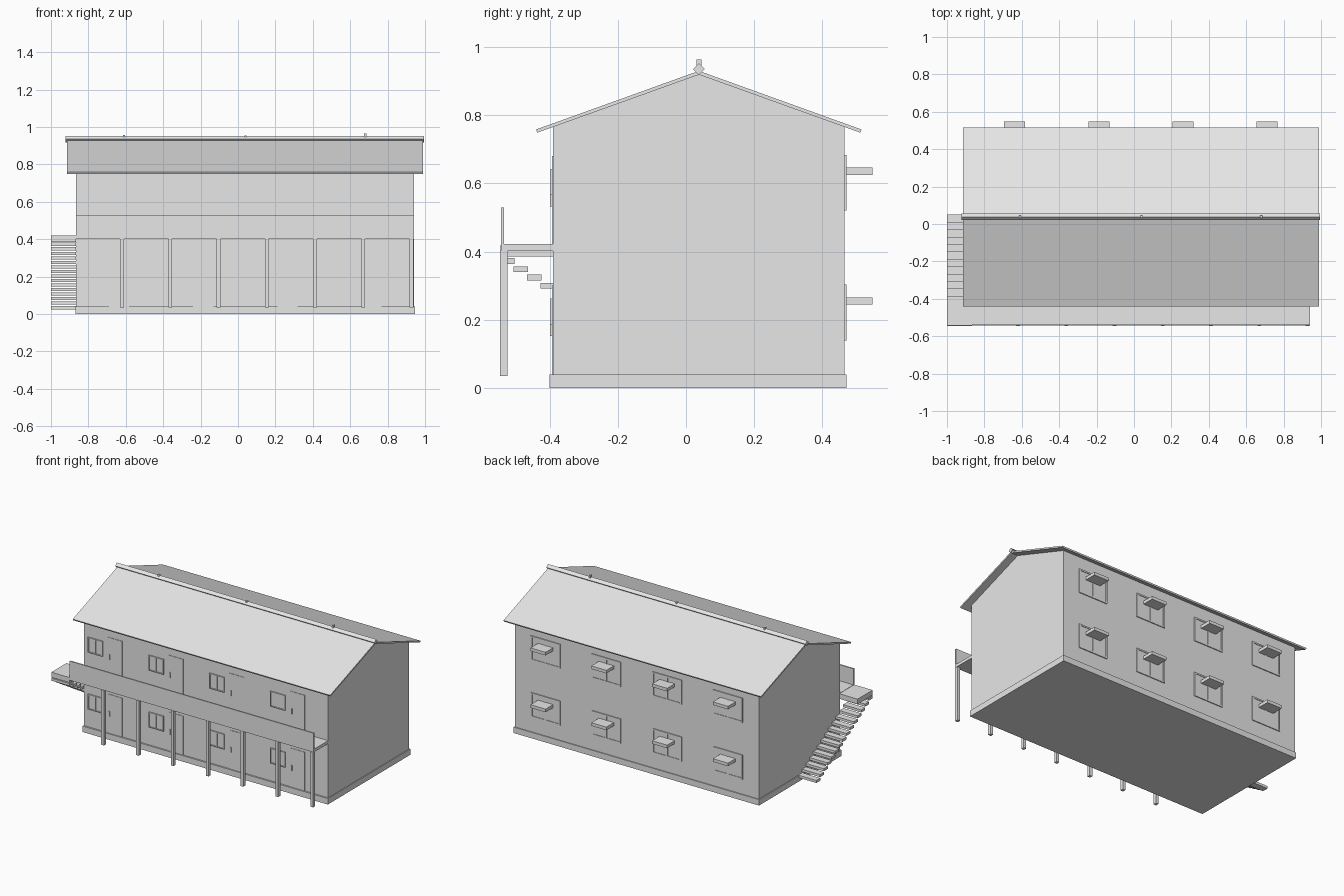
import bpy, bmesh
from mathutils import Matrix, Vector

cube = bpy.data.objects.get("Cube")
if cube:
    bpy.data.objects.remove(cube, do_unlink=True)

GREY = (0.8, 0.8, 0.8, 1.0)
mat = bpy.data.materials.new("plain_grey")
mat.use_nodes = True
mat.diffuse_color = GREY
mat.node_tree.nodes["Principled BSDF"].inputs["Base Color"].default_value = GREY


def finish(name, bm):
    bmesh.ops.recalc_face_normals(bm, faces=bm.faces)
    mesh = bpy.data.meshes.new(name)
    bm.to_mesh(mesh)
    bm.free()
    mesh.materials.append(mat)
    obj = bpy.data.objects.new(name, mesh)
    bpy.context.collection.objects.link(obj)
    return obj


def boxes(name, *ranges):
    """One object made of boxes, each given as (x0, x1, y0, y1, z0, z1)."""
    bm = bmesh.new()
    for x0, x1, y0, y1, z0, z1 in ranges:
        mid = Vector((x0 + x1, y0 + y1, z0 + z1)) / 2
        size = Matrix.Diagonal((x1 - x0, y1 - y0, z1 - z0, 1))
        bmesh.ops.create_cube(bm, size=1, matrix=Matrix.Translation(mid) @ size)
    return finish(name, bm)


def prism(name, profile, x0, x1):
    """A (y, z) outline extruded along x."""
    bm = bmesh.new()
    face = bm.faces.new([bm.verts.new((x0, y, z)) for y, z in profile])
    new = bmesh.ops.extrude_face_region(bm, geom=[face])["geom"]
    verts = [v for v in new if isinstance(v, bmesh.types.BMVert)]
    bmesh.ops.translate(bm, verts=verts, vec=(x1 - x0, 0, 0))
    return finish(name, bm)


def window(name, x0, x1, y_wall, out, z0, z1, bar):
    """Framed window with a centre mullion; out is the signed frame depth."""
    ya, yb = sorted((y_wall, y_wall + out))
    pa, pb = sorted((y_wall, y_wall + out * 0.4))
    xm = (x0 + x1) / 2
    boxes(name,
          (x0, x1, pa, pb, z0, z1),
          (x0, x0 + bar, ya, yb, z0, z1),
          (x1 - bar, x1, ya, yb, z0, z1),
          (x0 + bar, x1 - bar, ya, yb, z0, z0 + bar),
          (x0 + bar, x1 - bar, ya, yb, z1 - bar, z1),
          (xm - bar / 2, xm + bar / 2, ya, yb, z0 + bar, z1 - bar))


FRONT, BACK, RIDGE = -0.39, 0.465, 0.038

# House body and plinth
boxes("plinth", (-0.87, 0.945, -0.4, 0.471, 0, 0.04))
prism("walls", [(FRONT, 0.03), (BACK, 0.03), (BACK, 0.766), (RIDGE, 0.92), (FRONT, 0.766)],
      -0.865, 0.94)

# Roof slopes, ridge beam and ridge pins
for side, eave in (("front", -0.44), ("back", 0.515)):
    inward = 0.004 if eave < 0 else -0.004
    prism(side + "_roof_slope",
          [(eave, 0.758), (RIDGE, 0.93), (RIDGE, 0.919), (eave + inward, 0.749)],
          -0.915, 0.99)
r = 0.017
prism("ridge_beam", [(RIDGE - r, 0.935), (RIDGE, 0.935 + r), (RIDGE + r, 0.935), (RIDGE, 0.935 - r)],
      -0.923, 0.995)
for x, top in ((-0.61, 0.957), (0.04, 0.954), (0.68, 0.964)):
    boxes("ridge_pin", (x - 0.006, x + 0.006, 0.031, 0.046, 0.936, top))

# Balcony with parapet and posts
boxes("balcony_floor", (-0.865, 0.94, -0.535, FRONT, 0.402, 0.422))
boxes("balcony_parapet", (-0.865, 0.94, -0.543, -0.534, 0.402, 0.53))
for i in range(7):
    x = -0.62 + i * 0.258
    boxes("balcony_post", (x - 0.01, x + 0.01, -0.546, -0.524, 0.035, 0.403))

# Side landing and open stair treads
boxes("stair_landing", (-1, -0.865, -0.544, -0.385, 0.386, 0.42))
for i in range(15):
    y, top = -0.524 + i * 0.0395, 0.381 - i * 0.0242
    boxes("stair_tread", (-1, -0.866, y - 0.021, y + 0.021, top - 0.017, top))

# Repeated bays on both storeys
for storey in (0, 0.38):
    for bay in range(4):
        shift = bay * 0.45
        # Front window, door and handle
        x = -0.835 + shift
        window("front_window", x, x + 0.11, FRONT, -0.008, 0.16 + storey, 0.262 + storey, 0.006)
        x = -0.69 + shift
        boxes("front_door", (x, x + 0.108, FRONT - 0.003, FRONT, 0.04 + storey, 0.3 + storey))
        boxes("door_handle", (x + 0.01, x + 0.017, FRONT - 0.009, FRONT,
                              0.153 + storey, 0.188 + storey))
        # Back window and projecting ledge
        x = -0.638 + shift
        window("back_window", x - 0.108, x + 0.108, BACK, 0.006, 0.14 + storey, 0.304 + storey, 0.01)
        boxes("window_ledge", (x - 0.056, x + 0.056, BACK, 0.547, 0.245 + storey, 0.266 + storey))
